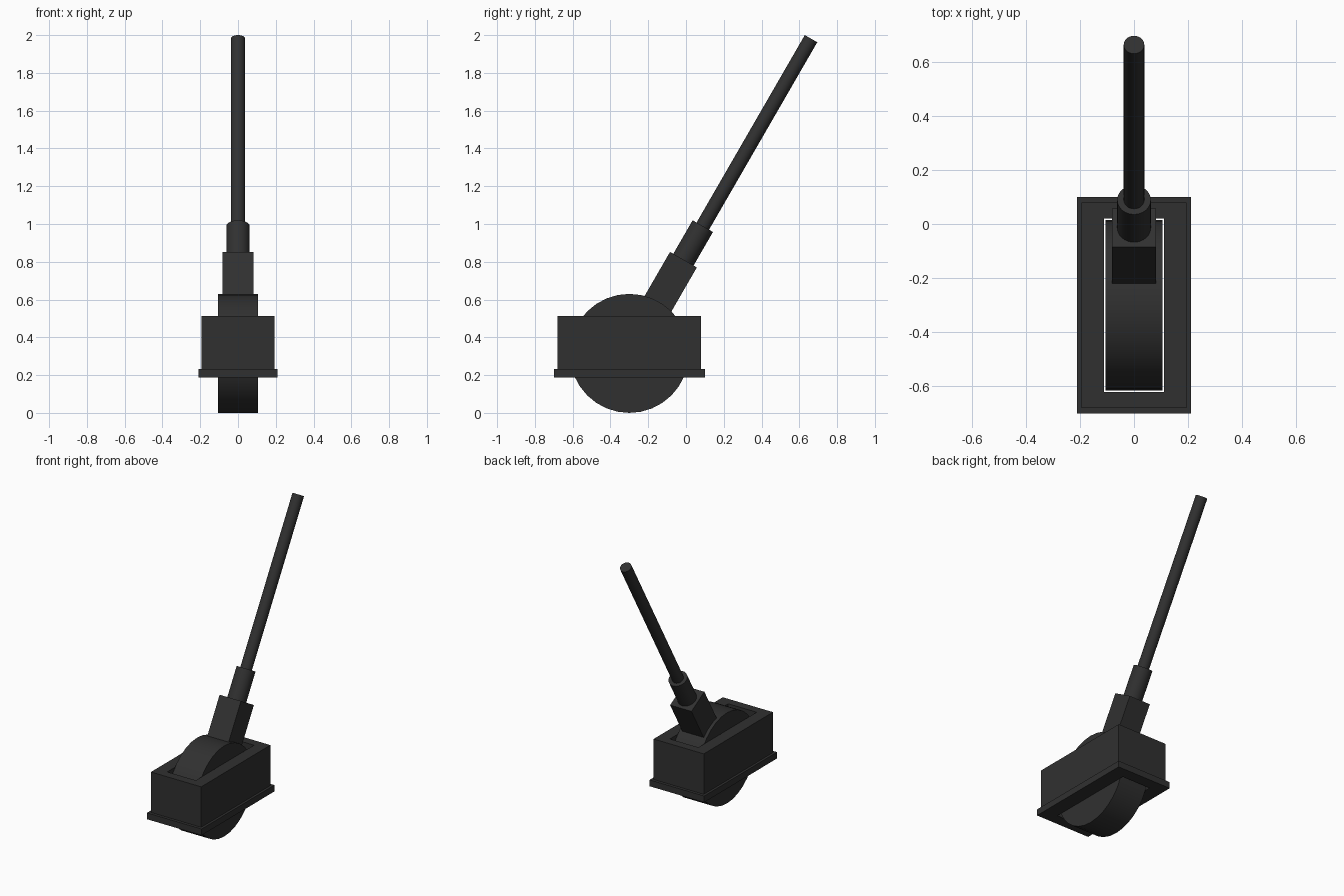
import bpy, math
from mathutils import Vector, Matrix

if "Cube" in bpy.data.objects:
    bpy.data.objects.remove(bpy.data.objects["Cube"])

mat = bpy.data.materials.new("dark_grey")
mat.diffuse_color = (0.03, 0.03, 0.03, 1)
mat.use_nodes = True
mat.node_tree.nodes["Principled BSDF"].inputs["Base Color"].default_value = mat.diffuse_color

R = 0.315
HUB = Vector((0, -0.30, R))              # wheel centre, pivot of the lever
TILT = Matrix.Rotation(math.radians(-30), 4, 'X')


def finish(name, smooth=False):
    o = bpy.context.object
    o.name = name
    o.data.materials.append(mat)
    if smooth:
        bpy.ops.object.shade_smooth_by_angle(angle=math.radians(35))
    return o


def box(name, lo, hi):
    lo, hi = Vector(lo), Vector(hi)
    bpy.ops.mesh.primitive_cube_add(size=1)
    o = finish(name)
    o.data.transform(Matrix.Translation((lo + hi) / 2) @ Matrix.Diagonal((*(hi - lo), 1)))
    return o


def lever_cylinder(name, radius, start, end):
    bpy.ops.mesh.primitive_cylinder_add(vertices=32, radius=radius, depth=end - start)
    o = finish(name, True)
    o.data.transform(Matrix.Translation(HUB) @ TILT @ Matrix.Translation((0, 0, (start + end) / 2)))
    return o


# housing and flange, both slotted for the wheel
housing = box("housing", (-0.193, -0.68, 0.21), (0.193, 0.08, 0.513))
flange = box("flange", (-0.21, -0.70, 0.188), (0.21, 0.10, 0.232))
cutter = box("slot_cutter", (-0.11, -0.62, 0.0), (0.11, 0.02, 0.8))
cutter.hide_render = True
for o in (housing, flange):
    m = o.modifiers.new("slot", 'BOOLEAN')
    m.operation = 'DIFFERENCE'
    m.solver = 'EXACT'
    m.object = cutter
    bpy.context.view_layer.objects.active = o
    bpy.ops.object.modifier_apply(modifier=m.name)
bpy.data.objects.remove(cutter)

# wheel lying across x
bpy.ops.mesh.primitive_cylinder_add(vertices=32, radius=R, depth=0.21)
wheel = finish("wheel", True)
wheel.data.transform(Matrix.Translation(HUB) @ Matrix.Rotation(math.pi / 2, 4, 'Y'))

# lever: square socket, collar, rod
socket = box("lever_socket", (-0.082, -0.082, 0.2), (0.082, 0.082, 0.573))
socket.data.transform(Matrix.Translation(HUB) @ TILT)
lever_cylinder("lever_collar", 0.062, 0.56, 0.778)
lever_cylinder("lever_rod", 0.038, 0.76, 1.924)
